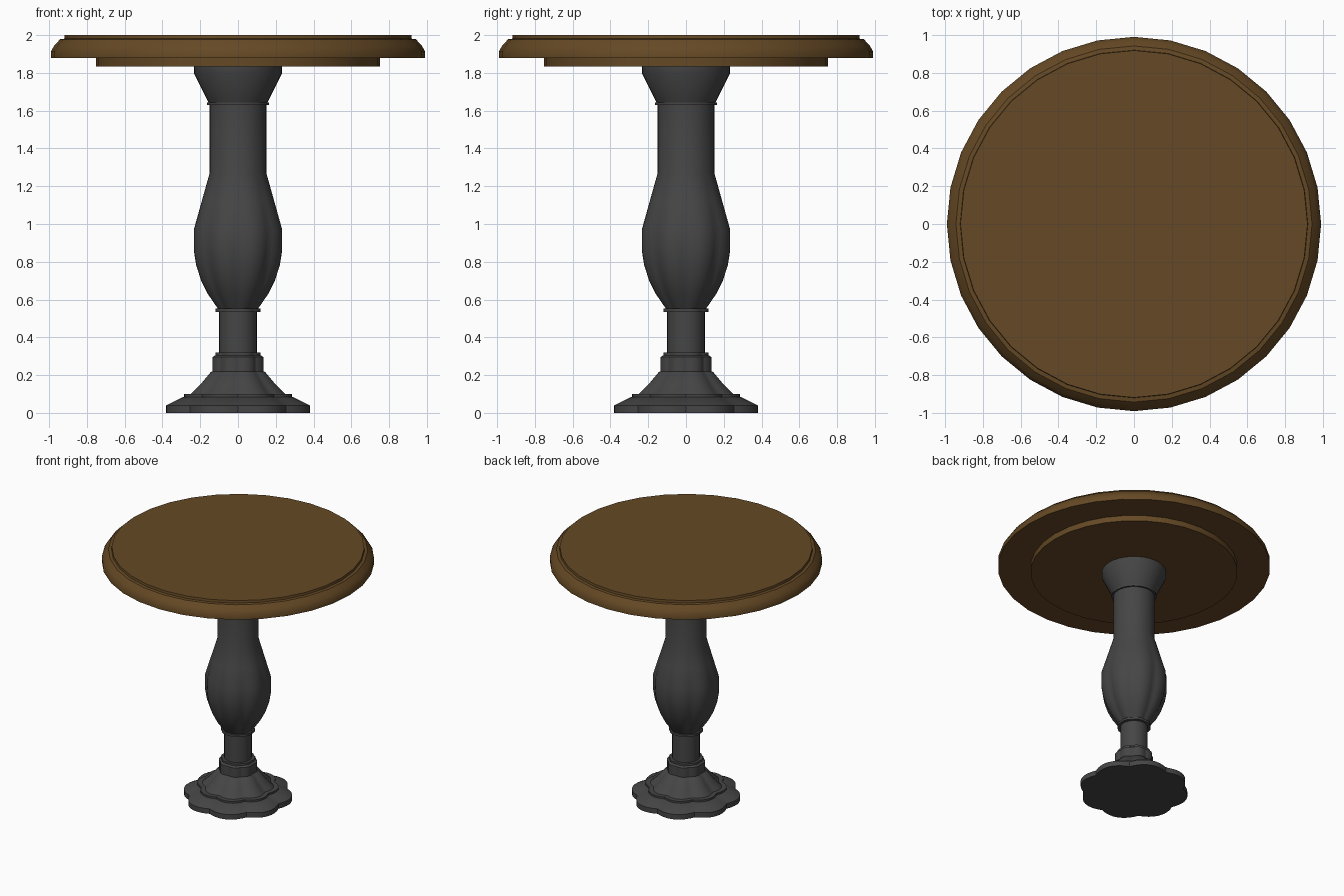
import bpy, bmesh, math

if "Cube" in bpy.data.objects:
    bpy.data.objects.remove(bpy.data.objects["Cube"])


def material(name, rgb):
    m = bpy.data.materials.new(name)
    m.diffuse_color = (*rgb, 1)
    m.use_nodes = True
    m.node_tree.nodes["Principled BSDF"].inputs["Base Color"].default_value = m.diffuse_color
    return m


wood = material("brown_wood", (0.13, 0.066, 0.018))
iron = material("dark_grey_metal", (0.06, 0.06, 0.06))
LOBES = 8


def lobe(a, depth):
    # rounded petals with sharp grooves between them
    return 1 - depth * (1 - abs(math.sin(LOBES / 2 * a)))


def lathe(name, profile, sides, mat, angle):
    """profile: (z, silhouette radius, petal depth), bottom to top"""
    bm = bmesh.new()
    angles = [2 * math.pi * i / sides for i in range(sides)]
    rings = []
    for z, radius, depth in profile:
        widest = max(lobe(a, depth) * math.cos(a) for a in angles)
        rings.append([bm.verts.new((radius / widest * lobe(a, depth) * math.cos(a),
                                    radius / widest * lobe(a, depth) * math.sin(a), z))
                      for a in angles])
    for low, high in zip(rings, rings[1:]):
        for i in range(sides):
            j = (i + 1) % sides
            bm.faces.new((low[i], low[j], high[j], high[i]))
    bm.faces.new(rings[0][::-1])
    bm.faces.new(rings[-1])
    mesh = bpy.data.meshes.new(name)
    bm.to_mesh(mesh)
    bm.free()
    mesh.materials.append(mat)
    ob = bpy.data.objects.new(name, mesh)
    bpy.context.collection.objects.link(ob)
    bpy.ops.object.select_all(action='DESELECT')
    ob.select_set(True)
    bpy.context.view_layer.objects.active = ob
    bpy.ops.object.shade_smooth_by_angle(angle=math.radians(angle))
    return ob


# Petal-shaped foot with stepped tiers
lathe("foot", [(0, .38, .10), (.04, .38, .10), (.085, .29, .10), (.085, .285, .10),
               (.10, .285, .10), (.10, .25, .10), (.155, .195, .10), (.215, .145, .09),
               (.22, .135, .08), (.295, .135, .08), (.305, .12, .06), (.32, .12, .06),
               (.32, .10, .04)], 64, iron, 30)

# Slim neck and its collar
lathe("neck", [(.31, .10, 0), (.54, .10, 0)], 32, iron, 30)
lathe("lower_collar", [(.535, .12, .05), (.552, .12, .05)], 64, iron, 30)

# Fluted vase-shaped column, grooves fade out upwards
lathe("column", [(.55, .105, .08), (.63, .16, .08), (.70, .195, .08), (.78, .221, .08),
                 (.86, .234, .075), (.97, .234, .05), (1.12, .192, .025),
                 (1.27, .15, 0), (1.635, .15, 0)], 64, iron, 30)

# Upper collar and flared capital
lathe("upper_collar", [(1.63, .163, 0), (1.643, .163, 0)], 32, iron, 30)
lathe("capital", [(1.64, .155, 0), (1.80, .234, 0), (1.84, .234, 0)], 32, iron, 30)

# Round table top with moulded edge, and the disc below it
lathe("top_support", [(1.835, .753, 0), (1.885, .753, 0)], 32, wood, 30)
lathe("table_top", [(1.88, .99, 0), (1.915, .99, 0), (1.945, .972, 0), (1.978, .942, 0),
                    (1.981, .92, 0), (2.0, .918, 0)], 32, wood, 40)
